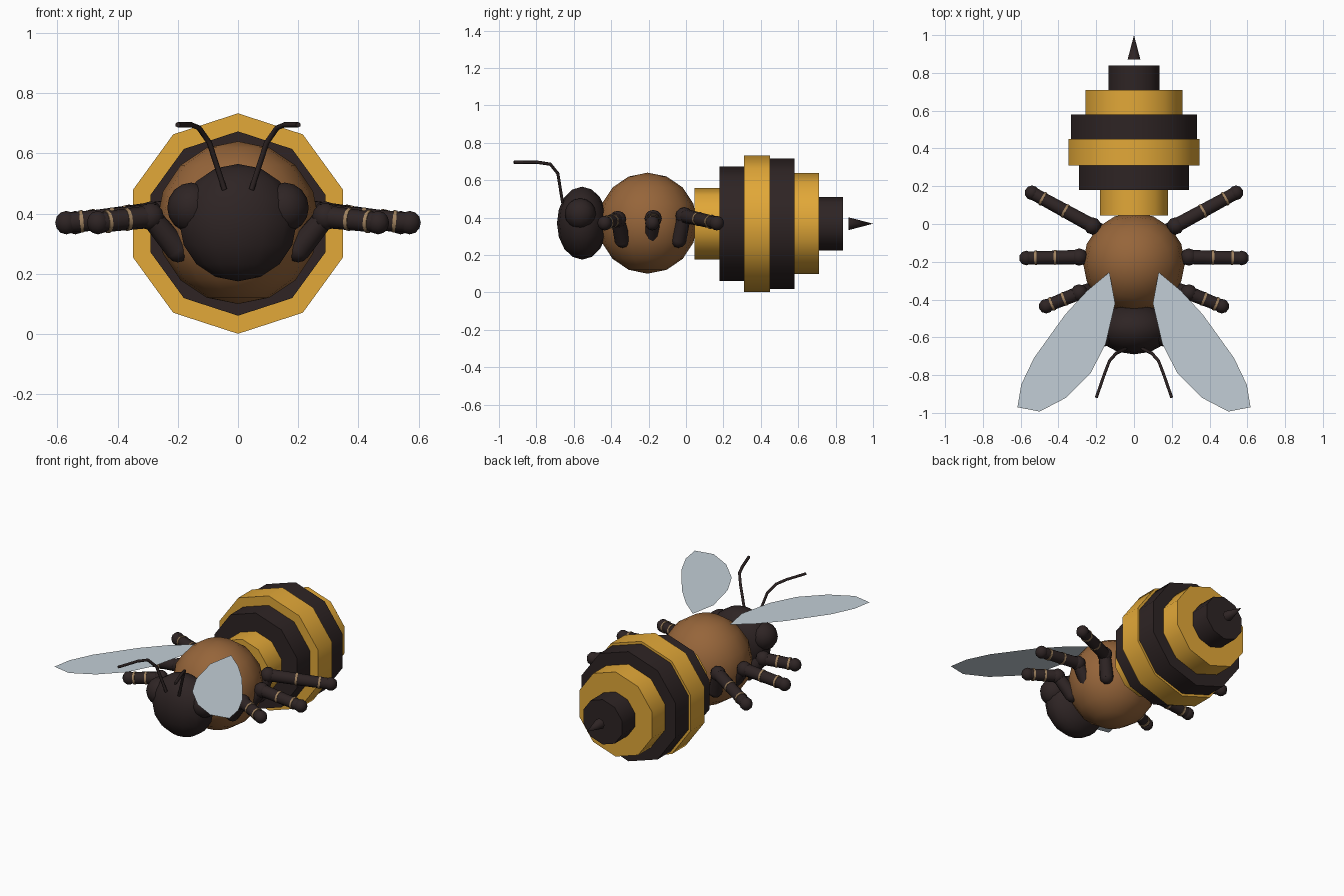
import bpy, bmesh, math
from mathutils import Vector, Matrix

if "Cube" in bpy.data.objects:
    bpy.data.objects.remove(bpy.data.objects["Cube"])


def material(name, srgb):
    m = bpy.data.materials.new(name)
    m.diffuse_color = (*[((c / 255 + 0.055) / 1.055) ** 2.4 for c in srgb], 1)
    m.use_nodes = True
    m.node_tree.nodes["Principled BSDF"].inputs["Base Color"].default_value = m.diffuse_color
    return m


YELLOW = material("honey_yellow", (226, 168, 56))
DARK = material("dark_brown", (46, 36, 36))
FUR = material("thorax_brown", (150, 101, 58))
TAN = material("pale_tan", (160, 130, 95))
WING = material("wing_grey", (194, 206, 214))


def finish(bm, name, mat, smooth=40):
    me = bpy.data.meshes.new(name)
    bm.to_mesh(me)
    bm.free()
    ob = bpy.data.objects.new(name, me)
    bpy.context.collection.objects.link(ob)
    me.materials.append(mat)
    if smooth:
        bpy.ops.object.select_all(action='DESELECT')
        ob.select_set(True)
        bpy.context.view_layer.objects.active = ob
        bpy.ops.object.shade_smooth_by_angle(angle=math.radians(smooth))
    return ob


def ball(name, mat, centre, radii, seg=12, rings=8, smooth=60):
    bm = bmesh.new()
    mtx = Matrix.Translation(centre) @ Matrix.Diagonal((*radii, 1))
    bmesh.ops.create_uvsphere(bm, u_segments=seg, v_segments=rings, radius=1, matrix=mtx)
    return finish(bm, name, mat, smooth)


def rod(name, mat, a, b, r1, r2, sides=10, smooth=50):
    a, b = Vector(a), Vector(b)
    bm = bmesh.new()
    turn = Vector((0, 0, 1)).rotation_difference(b - a).to_matrix().to_4x4()
    bmesh.ops.create_cone(bm, cap_ends=True, segments=sides, radius1=r1, radius2=r2,
                          depth=(b - a).length, matrix=Matrix.Translation((a + b) / 2) @ turn)
    return finish(bm, name, mat, smooth)


# Abdomen: stacked ten-sided discs, then the stinger
CZ = 0.367
edges = [0.045, 0.18, 0.31, 0.45, 0.58, 0.71, 0.84]
for i, r in enumerate([0.19, 0.306, 0.366, 0.35, 0.27, 0.143]):
    rod(f"abdomen_ring_{i + 1}", DARK if i % 2 else YELLOW,
        (0, edges[i], CZ), (0, edges[i + 1], CZ), r, r)
rod("stinger", DARK, (0, 0.87, CZ), (0, 1.0, CZ), 0.034, 0, 8)

# Thorax and head
ball("thorax", FUR, (0, -0.205, 0.37), (0.27, 0.265, 0.27), 16, 8)
ball("head", DARK, (0, -0.555, 0.37), (0.2, 0.135, 0.195), 14, 8)

# Leg joints: hip, knee, foot
legs = {
    "front": ((0.2, -0.34, 0.28), (0.29, -0.365, 0.39), (0.465, -0.435, 0.37)),
    "middle": ((0.2, -0.19, 0.28), (0.29, -0.175, 0.395), (0.57, -0.18, 0.37)),
    "rear": ((0.18, -0.04, 0.28), (0.22, -0.01, 0.41), (0.54, 0.165, 0.37)),
}
antenna = [(0.045, -0.66, 0.48), (0.095, -0.685, 0.635), (0.13, -0.725, 0.685),
           (0.155, -0.79, 0.695), (0.2, -0.92, 0.695)]
wing = [(0.13, -0.255), (0.1, -0.42), (0.15, -0.635), (0.23, -0.79), (0.36, -0.92), (0.5, -0.993),
        (0.617, -0.97), (0.597, -0.85), (0.53, -0.71), (0.365, -0.48), (0.25, -0.355)]

for side, s in (("left", -1), ("right", 1)):
    def flip(p):
        return Vector((p[0] * s, p[1], p[2]))

    # Eyes
    ball(f"eye_{side}", DARK, flip((0.155, -0.565, 0.42)), (0.08, 0.083, 0.083), 12, 8)

    # Legs: thigh, knee, shin with pale bands, foot
    for n, pts in legs.items():
        hip, knee, foot = map(flip, pts)
        rod(f"{n}_thigh_{side}", DARK, hip, knee, 0.042, 0.036)
        ball(f"{n}_hip_{side}", DARK, hip, [0.042] * 3, 10, 6)
        ball(f"{n}_knee_{side}", DARK, knee, [0.046] * 3, 10, 6)
        rod(f"{n}_shin_{side}", DARK, knee, foot, 0.038, 0.034)
        ball(f"{n}_foot_{side}", DARK, foot, [0.039] * 3, 10, 6)
        axis = (foot - knee).normalized()
        for k, t in enumerate((0.45, 0.82)):
            c = knee.lerp(foot, t)
            rod(f"{n}_band_{k + 1}_{side}", TAN, c - axis * 0.006, c + axis * 0.006, 0.0385, 0.0385)

    # Antenna: bent tube
    cu = bpy.data.curves.new("antenna", 'CURVE')
    cu.dimensions = '3D'
    cu.bevel_depth = 0.009
    cu.bevel_resolution = 1
    cu.use_fill_caps = True
    sp = cu.splines.new('POLY')
    sp.points.add(len(antenna) - 1)
    for p, co in zip(sp.points, antenna):
        p.co = (*flip(co), 1)
    cu.materials.append(DARK)
    bpy.context.collection.objects.link(bpy.data.objects.new(f"antenna_{side}", cu))

    # Wing: flat sheet
    bm = bmesh.new()
    f = bm.faces.new([bm.verts.new(flip((x, y, 0.605))) for x, y in wing])
    f.normal_update()
    if f.normal.z < 0:
        f.normal_flip()
    finish(bm, f"wing_{side}", WING, 0)
